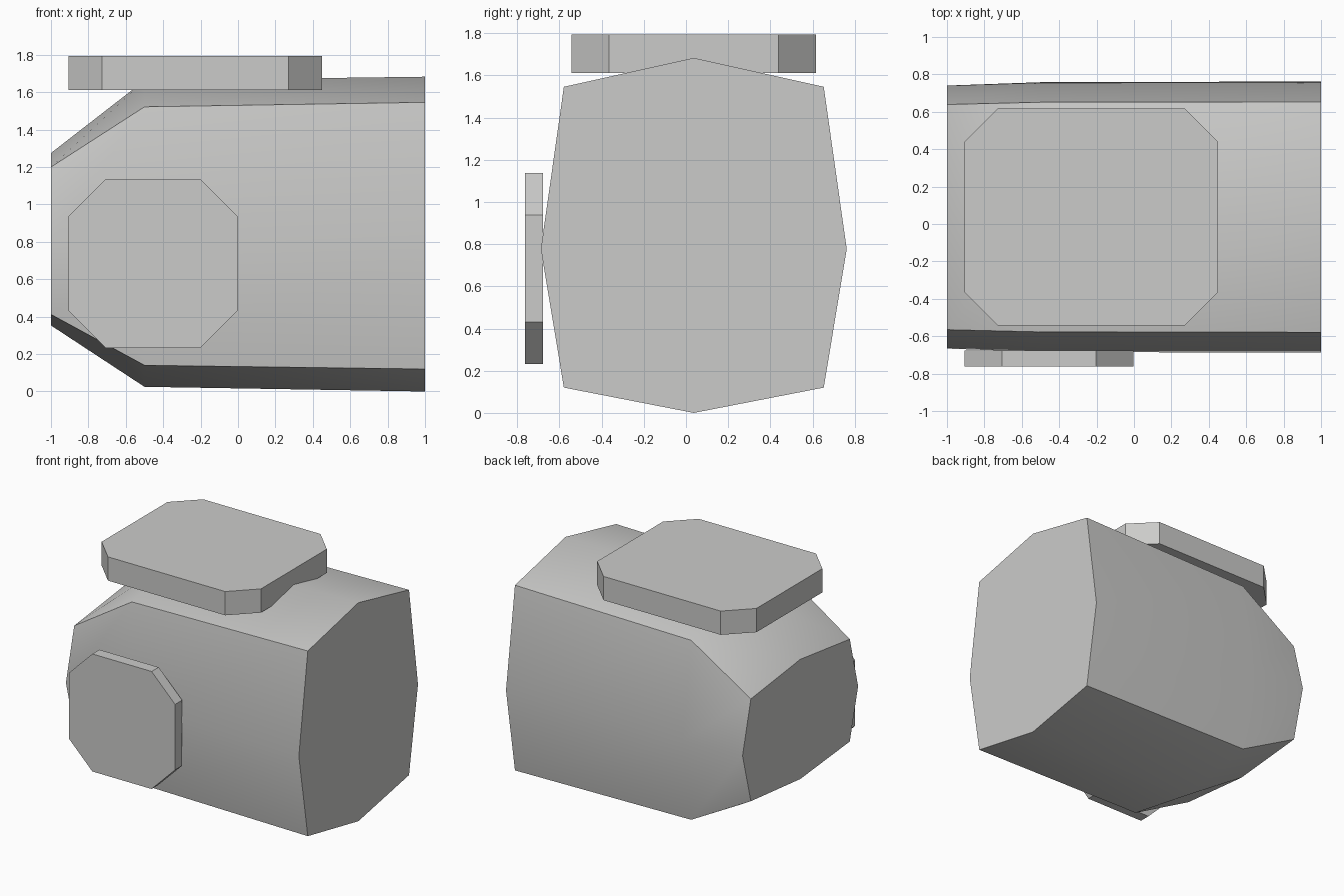
import bpy, bmesh, math

if "Cube" in bpy.data.objects:
    bpy.data.objects.remove(bpy.data.objects["Cube"])

grey = bpy.data.materials.new("light_grey")
grey.diffuse_color = (0.6, 0.6, 0.59, 1)
grey.use_nodes = True
grey.node_tree.nodes["Principled BSDF"].inputs["Base Color"].default_value = grey.diffuse_color


def finish(name, bm, smooth_angle=None):
    bmesh.ops.recalc_face_normals(bm, faces=bm.faces)
    mesh = bpy.data.meshes.new(name)
    bm.to_mesh(mesh)
    bm.free()
    mesh.materials.append(grey)
    obj = bpy.data.objects.new(name, mesh)
    bpy.context.collection.objects.link(obj)
    if smooth_angle:
        bpy.ops.object.select_all(action='DESELECT')
        obj.select_set(True)
        bpy.context.view_layer.objects.active = obj
        bpy.ops.object.shade_smooth_by_angle(angle=math.radians(smooth_angle))
    return obj


def loft(name, rings, smooth_angle=None):
    """Join rings of points into a closed solid."""
    bm = bmesh.new()
    loops = [[bm.verts.new(p) for p in ring] for ring in rings]
    n = len(loops[0])
    for a, b in zip(loops, loops[1:]):
        for i in range(n):
            j = (i + 1) % n
            bm.faces.new((a[i], a[j], b[j], b[i]))
    bm.faces.new(loops[0])
    bm.faces.new(loops[-1])
    return finish(name, bm, smooth_angle)


def clipped_rect(u0, u1, v0, v1, cut):
    """Rectangle outline with its corners cut off."""
    return [(u0 + cut, v0), (u1 - cut, v0), (u1, v0 + cut), (u1, v1 - cut),
            (u1 - cut, v1), (u0 + cut, v1), (u0, v1 - cut), (u0, v0 + cut)]


# Main body: eight-sided section, tapering toward the left end
def section(x, ridge, corner, mid, low_corner, keel, corner_w, mid_w, yc=0.037):
    return [(x, yc, ridge), (x, yc + corner_w, corner), (x, yc + mid_w, mid),
            (x, yc + corner_w, low_corner), (x, yc, keel),
            (x, yc - corner_w, low_corner), (x, yc - mid_w, mid),
            (x, yc - corner_w, corner)]


loft("body", [
    section(-1.0, 1.275, 1.20, 0.80, 0.412, 0.353, 0.602, 0.703),
    section(-0.5, 1.663, 1.522, 0.79, 0.14, 0.025, 0.614, 0.721),
    section(1.0, 1.683, 1.546, 0.777, 0.12, 0.0, 0.616, 0.725),
], 45)

# Plate lying on top of the body
top = clipped_rect(-0.907, 0.45, -0.543, 0.617, 0.179)
loft("top_plate", [[(x, y, z) for x, y in top] for z in (1.612, 1.795)])

# Plate on the front side
side = clipped_rect(-0.907, -0.002, 0.232, 1.137, 0.2)
loft("front_plate", [[(x, y, z) for x, z in side] for y in (-0.763, -0.677)])
